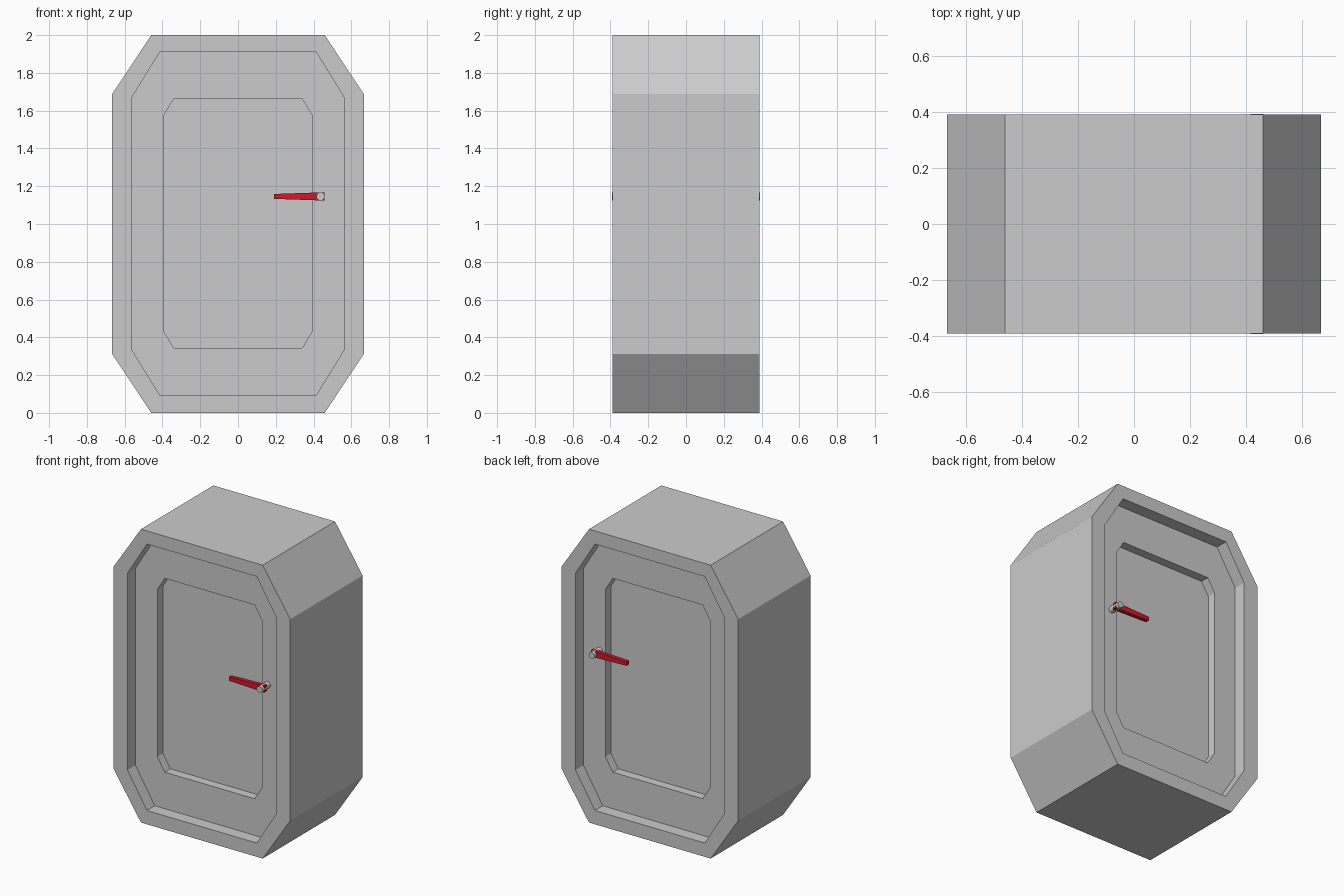
import bpy, bmesh
from math import pi

if "Cube" in bpy.data.objects:
    bpy.data.objects.remove(bpy.data.objects["Cube"])


def octagon(x, z0, z1, cx, cz, y):
    """Chamfered rectangle outline: half width x, corner cuts cx wide and cz high."""
    a = x - cx
    return [(p, y, q) for p, q in (
        (-a, z0), (a, z0), (x, z0 + cz), (x, z1 - cz),
        (a, z1), (-a, z1), (-x, z1 - cz), (-x, z0 + cz))]


def loft(name, loops, ring=False):
    """Skin a row of outlines; ring joins last to first, otherwise ends are capped."""
    bm = bmesh.new()
    rows = [[bm.verts.new(p) for p in loop] for loop in loops]
    n = len(rows[0])
    pairs = list(zip(rows, rows[1:]))
    if ring:
        pairs.append((rows[-1], rows[0]))
    else:
        bm.faces.new(rows[0])
        bm.faces.new(rows[-1])
    for r, s in pairs:
        for i in range(n):
            j = (i + 1) % n
            bm.faces.new((r[i], r[j], s[j], s[i]))
    bmesh.ops.recalc_face_normals(bm, faces=bm.faces)
    mesh = bpy.data.meshes.new(name)
    bm.to_mesh(mesh)
    bm.free()
    obj = bpy.data.objects.new(name, mesh)
    bpy.context.collection.objects.link(obj)
    return obj


def mirror_y(obj, centre):
    mod = obj.modifiers.new("mirror", 'MIRROR')
    mod.use_axis = (False, True, False)
    mod.mirror_object = centre


OUTER = (0.667, 0.0, 2.0, 0.208, 0.313)
OPENING = (0.56, 0.094, 1.91, 0.146, 0.237)
DOOR_EDGE = (0.58, 0.074, 1.93, 0.151, 0.245)
PANEL = (0.394, 0.343, 1.664, 0.055, 0.09)
FRONT, DOOR, SUNK = 0.39, 0.305, 0.245

# Thick frame around the opening
frame = loft("frame", [octagon(*OUTER, -FRONT), octagon(*OUTER, FRONT),
                       octagon(*OPENING, FRONT), octagon(*OPENING, -FRONT)], ring=True)

# Door leaf with a sunken panel on both faces, edge tucked into the frame
loft("door", [octagon(*PANEL, -SUNK), octagon(*PANEL, -DOOR),
              octagon(*DOOR_EDGE, -DOOR), octagon(*DOOR_EDGE, DOOR),
              octagon(*PANEL, DOOR), octagon(*PANEL, SUNK)])

# Red tapered lever, one per side
red = bpy.data.materials.new("red")
red.diffuse_color = (0.6, 0.01, 0.025, 1)
red.use_nodes = True
red.node_tree.nodes["Principled BSDF"].inputs["Base Color"].default_value = red.diffuse_color


def lever_end(x, h):
    z, y0, y1 = 1.146, -0.37, -0.342
    return [(x, y0, z - h), (x, y1, z - h), (x, y1, z + h), (x, y0, z + h)]


lever = loft("handle_lever", [lever_end(0.19, 0.013), lever_end(0.458, 0.022)])
lever.data.materials.append(red)
mirror_y(lever, frame)

# Round pivot pin carrying the lever
bpy.ops.mesh.primitive_cylinder_add(vertices=16, radius=0.022, depth=0.093,
                                    location=(0.437, -0.346, 1.146), rotation=(pi / 2, 0, 0))
pin = bpy.context.object
pin.name = "handle_pivot"
bpy.ops.object.transform_apply(location=True, rotation=True, scale=True)
bpy.ops.object.shade_smooth_by_angle()
mirror_y(pin, frame)
